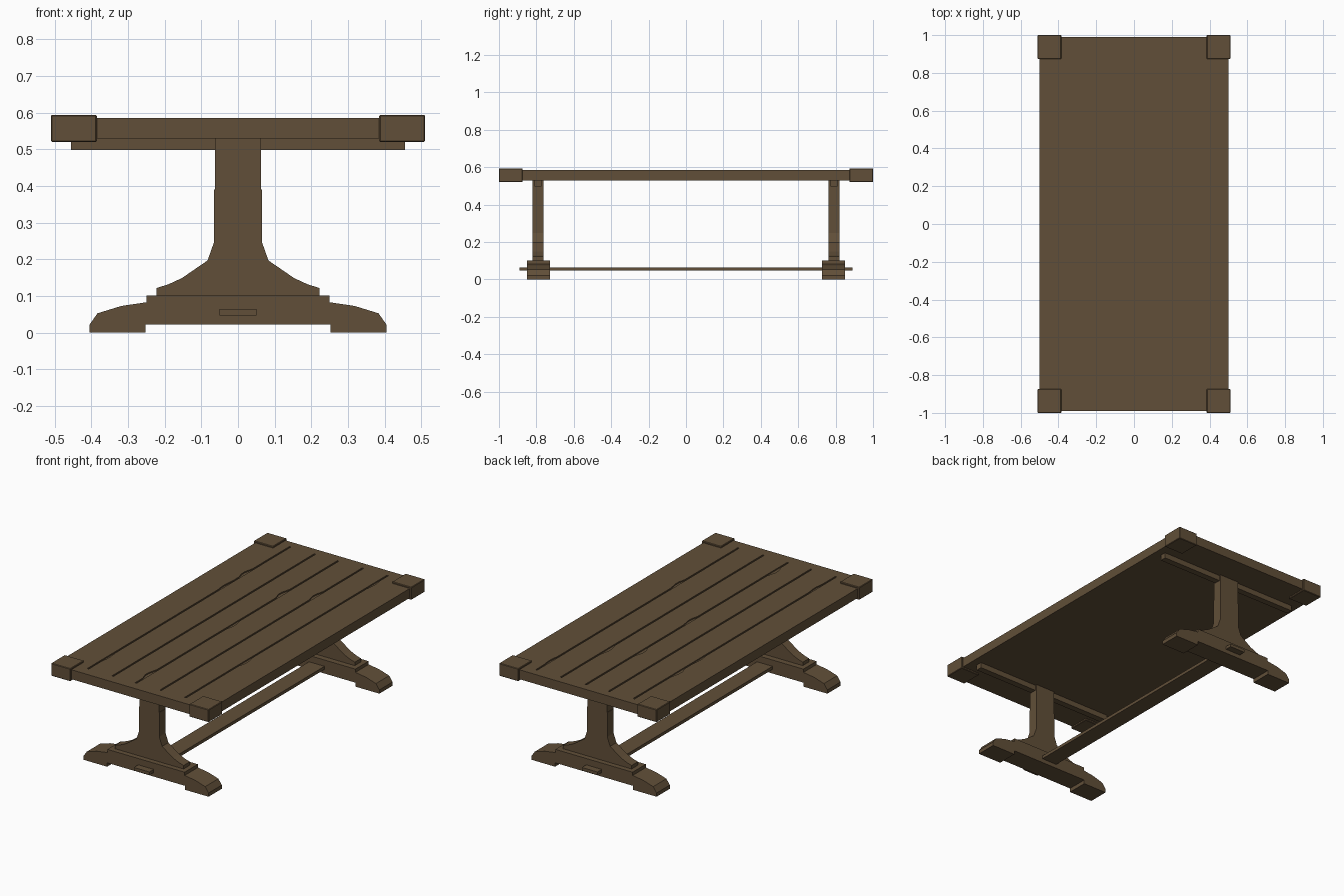
import bpy, bmesh

if "Cube" in bpy.data.objects:
    bpy.data.objects.remove(bpy.data.objects["Cube"])

wood = bpy.data.materials.new("dark_wood")
wood.diffuse_color = (0.12, 0.078, 0.04, 1)
wood.use_nodes = True
wood.node_tree.nodes["Principled BSDF"].inputs["Base Color"].default_value = wood.diffuse_color


def prism(name, pts, axis, lo, hi, bevel=0):
    """Extrude a 2D outline: axis 'y' takes (x, z) points, axis 'z' takes (x, y)."""
    place = (lambda p, d: (p[0], d, p[1])) if axis == 'y' else (lambda p, d: (p[0], p[1], d))
    bm = bmesh.new()
    a = [bm.verts.new(place(p, lo)) for p in pts]
    b = [bm.verts.new(place(p, hi)) for p in pts]
    bm.faces.new(a)
    bm.faces.new(b[::-1])
    for i in range(len(pts)):
        j = (i + 1) % len(pts)
        bm.faces.new((a[i], b[i], b[j], a[j]))
    bmesh.ops.recalc_face_normals(bm, faces=bm.faces)
    if bevel:
        bmesh.ops.bevel(bm, geom=bm.edges[:], offset=bevel, segments=1, affect='EDGES')
    me = bpy.data.meshes.new(name)
    bm.to_mesh(me)
    bm.free()
    me.materials.append(wood)
    ob = bpy.data.objects.new(name, me)
    bpy.context.collection.objects.link(ob)
    return ob


def box(name, x0, x1, y0, y1, z0, z1, bevel=0):
    return prism(name, [(x0, y0), (x1, y0), (x1, y1), (x0, y1)], 'z', z0, z1, bevel)


def mirrored(half):
    """Complete a right-hand outline by mirroring it in x."""
    return half + [(-x, z) for x, z in reversed(half)]


# Table top with worn grooves between the planks
top = box("table_top", -0.5, 0.5, -0.99, 0.99, 0.53, 0.585)
grooves = {
    -0.32: [(-0.75, 0.006), (0.34, -0.006), (0.53, -0.012)],
    -0.16: [],
    -0.01: [(-0.8, -0.014), (-0.04, 0.01), (0.43, -0.014)],
    0.15: [(0.51, -0.012)],
    0.31: [(-0.38, 0.01), (0.8, 0.006)],
}
for x, nicks in grooves.items():
    w = 0.005
    left, right = [(x - w, -0.93)], [(x + w, -0.93)]
    for y, d in nicks:
        for dy, k in ((-0.06, 0), (-0.015, 1), (0.015, 1), (0.07, 0)):
            (left if d < 0 else right).append((x + (-w if d < 0 else w) + k * d, y + dy))
    outline = right + [(x + w, 0.94), (x - w, 0.94)] + left[::-1]
    cutter = prism("groove_cutter", outline, 'z', 0.578, 0.6)
    cutter.hide_render = True
    mod = top.modifiers.new("groove", 'BOOLEAN')
    mod.operation = 'DIFFERENCE'
    mod.solver = 'EXACT'
    mod.object = cutter
    bpy.context.view_layer.objects.active = top
    bpy.ops.object.modifier_apply(modifier=mod.name)
    bpy.data.objects.remove(cutter)

# Corner blocks
for sx in (-1, 1):
    for sy in (-1, 1):
        xs = sorted((sx * 0.385, sx * 0.51))
        ys = sorted((sy * 0.873, sy * 1.0))
        box("corner_block", *xs, *ys, 0.52, 0.594, 0.003)

# Trestles: foot, flared post and support bar
foot = mirrored([(0.252, 0.023), (0.252, 0), (0.405, 0), (0.405, 0.022), (0.383, 0.053),
                 (0.318, 0.073), (0.25, 0.083), (0.25, 0.102)])
post = mirrored([(0.222, 0.1), (0.222, 0.122), (0.19, 0.132), (0.153, 0.149),
                 (0.083, 0.197), (0.065, 0.248), (0.065, 0.39), (0.063, 0.39), (0.063, 0.535)])
for side, s in (("front", -1), ("back", 1)):
    prism(side + "_foot", foot, 'y', *sorted((s * 0.728, s * 0.85)))
    prism(side + "_post", post, 'y', *sorted((s * 0.762, s * 0.82)))
    box(side + "_support_bar", -0.455, 0.455, *sorted((s * 0.773, s * 0.81)), 0.498, 0.533)

# Long stretcher passing through both feet
box("stretcher", -0.05, 0.05, -0.89, 0.89, 0.047, 0.065)
